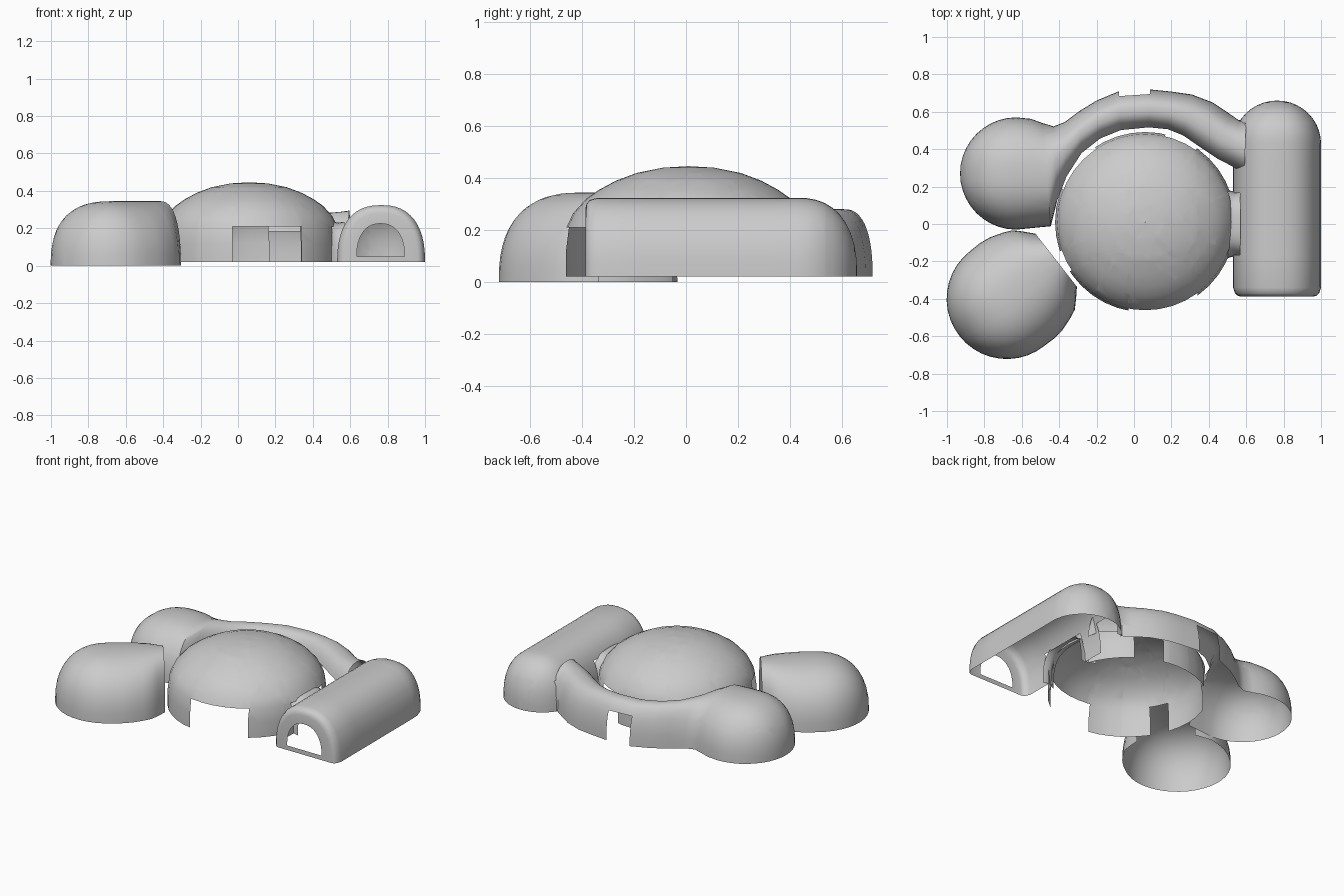
import bpy, bmesh
from math import sin, cos, pi, radians
from mathutils import Vector

if "Cube" in bpy.data.objects:
    bpy.data.objects.remove(bpy.data.objects["Cube"])

N = 24  # segments across each arch


def finish(bm, name):
    bmesh.ops.remove_doubles(bm, verts=bm.verts, dist=1e-4)
    bmesh.ops.recalc_face_normals(bm, faces=bm.faces)
    if sum(f.normal.z * f.calc_area() for f in bm.faces) < 0:
        bmesh.ops.reverse_faces(bm, faces=bm.faces)
    me = bpy.data.meshes.new(name)
    bm.to_mesh(me)
    bm.free()
    ob = bpy.data.objects.new(name, me)
    bpy.context.collection.objects.link(ob)
    bpy.ops.object.select_all(action='DESELECT')
    ob.select_set(True)
    bpy.context.view_layer.objects.active = ob
    bpy.ops.object.shade_smooth_by_angle(angle=radians(40))
    return ob


def spow(v, e):
    return abs(v) ** e * (1 if v >= 0 else -1)


def arch(o, i, h, z0, p=2.4, end=180):
    """Rounded arch standing on z0 from base point o over to base point i."""
    o, i = Vector(o), Vector(i)
    c, half = (o + i) / 2, (o - i) / 2
    pts = []
    for k in range(N + 1):
        a = radians(end) * k / N
        q = c + half * spow(cos(a), 2 / p)
        pts.append((q.x, q.y, z0 + h * max(sin(a), 0) ** (2 / p)))
    return pts


def skin(bm, rows, closed=False):
    vr = [[bm.verts.new(q) for q in r] for r in rows]
    for a, b in zip(vr, vr[1:]):
        m = len(a)
        for k in range(m if closed else m - 1):
            bm.faces.new((a[k], a[(k + 1) % m], b[(k + 1) % m], b[k]))
    return vr


def cut(bm, centre, angle, lo, hi, w0, w1, top):
    """Remove a box-shaped doorway: lo..hi along angle, w0..w1 across it."""
    d = Vector((cos(angle), sin(angle), 0))
    n = Vector((-d.y, d.x, 0))
    c = Vector((centre[0], centre[1], 0))
    for co, no in ((c + d * lo, d), (c + d * hi, d), (c + n * w0, n),
                   (c + n * w1, n), (Vector((0, 0, top)), Vector((0, 0, 1)))):
        bmesh.ops.bisect_plane(bm, geom=bm.verts[:] + bm.edges[:] + bm.faces[:],
                               dist=1e-5, plane_co=co, plane_no=no)
    dead = []
    for f in bm.faces:
        m = f.calc_center_median()
        if lo < (m - c).dot(d) < hi and w0 < (m - c).dot(n) < w1 and m.z < top:
            dead.append(f)
    bmesh.ops.delete(bm, geom=dead, context='FACES')


def round_end(c, ang, r, rl, h, steps=10):
    """Half-dome stations (o, i, h) leading up to c along direction ang."""
    a, n = Vector((cos(ang), sin(ang))), Vector((-sin(ang), cos(ang)))
    out = []
    for k in range(steps + 1):
        s = cos(k / steps * pi / 2)
        w = r * max(1 - s * s, 1e-6) ** 0.5
        m = Vector(c) - a * rl * s
        out.append((m + n * w, m - n * w, h * max(1 - s ** 2.4, 1e-6) ** (1 / 2.4)))
    return out


# Main dome with its doorways
DC = (0.06, 0.01)
prof = [(.482, .02), (.482, .12), (.471, .21), (.445, .265), (.395, .32), (.345, .355),
        (.28, .39), (.2, .42), (.1, .44), (.001, .446)]
S = 40
bm = bmesh.new()
skin(bm, [[(DC[0] + r * cos(2 * pi * k / S), DC[1] + r * sin(2 * pi * k / S), z)
           for k in range(S)] for r, z in prof], True)
cut(bm, (0, 0), -pi / 2, 0.2, 0.7, -0.03, 0.34, 0.21)
for deg, w in ((0, .165), (66, .092), (141, .14), (206, .06)):
    cut(bm, DC, radians(deg), 0.25, 0.7, -w, w, 0.21)
finish(bm, "main_dome")

# Front left pod: round at the outside, narrowing to an open end by the dome
ang = radians(38)
ax, nn, pc = Vector((cos(ang), sin(ang))), Vector((-sin(ang), cos(ang))), Vector((-.68, -.4))
st = round_end(pc, ang, .322, .322, .345)
for s, w in ((.07, .323), (.13, .315), (.2, .292), (.25, .27), (.29, .23), (.335, .18)):
    st.append((pc + ax * s + nn * w, pc + ax * s - nn * w, .345))
bm = bmesh.new()
skin(bm, [arch(o, i, h, 0) for o, i, h in st])
finish(bm, "front_pod")

# Back left pod running into the curved corridor behind the dome
rows = [arch(o, i, h, .02) for o, i, h in round_end((-.63, .27), 0, .3, .3, .32)]
for o, i, h, e in [((-.55, .562), (-.55, -.022), .32, 180),
                   ((-.49, .54), (-.445, -.012), .315, 180),
                   ((-.43, .522), (-.41, .1), .305, 150),
                   ((-.37, .545), (-.36, .23), .285, 145),
                   ((-.29, .605), (-.28, .36), .27, 145),
                   ((-.2, .66), (-.18, .44), .262, 145),
                   ((-.08, .71), (-.07, .485), .26, 145),
                   ((.08, .72), (.08, .5), .26, 145),
                   ((.2, .708), (.18, .49), .26, 145),
                   ((.31, .692), (.26, .455), .26, 145),
                   ((.42, .65), (.35, .39), .26, 145),
                   ((.51, .59), (.44, .33), .262, 145),
                   ((.56, .555), (.53, .29), .268, 150),
                   ((.6, .56), (.59, .26), .275, 160)]:
    rows.append(arch(o, i, h, .02, 2.4, e))
bm = bmesh.new()
skin(bm, rows)
cut(bm, (0, 0), pi / 2, .6, .8, -.085, .08, .21)
finish(bm, "back_pod_and_corridor")

# Barrel hall: lipped front, rounded back
st = [(y, w, h) for y, w, h in ((-.388, .195, .262), (-.383, .212, .282), (-.37, .225, .296),
                                (-.34, .235, .304), (-.1, .235, .304), (.2, .235, .304))]
rows = [arch((.765 + w, y), (.765 - w, y), h, .02) for y, w, h in st]
rows += [arch(i, o, h, .02) for o, i, h in reversed(round_end((.765, .43), -pi / 2, -.235, .0, .304, 1)[1:])]
for k in range(1, 11):
    s = sin(k / 10 * pi / 2)
    w = .235 * max(1 - s * s, 1e-6) ** .5
    h = .304 * max(1 - s ** 2.4, 1e-6) ** (1 / 2.4)
    rows.append(arch((.765 + w, .43 + .23 * s), (.765 - w, .43 + .23 * s), h, .02))
for k, r in enumerate(rows):
    if r[0][0] < r[-1][0]:
        rows[k] = r[::-1]
bm = bmesh.new()
skin(bm, rows)
cut(bm, (.5, 0), 0, -.1, .2, -.165, .165, .21)
cut(bm, (.5, .42), 0, -.1, .2, -.1, .12, .21)
# Front wall around the arched window
window = arch((.89, -.388), (.635, -.388), .175, .05, 2.3)
skin(bm, [rows[0], window])
bm.faces.new([bm.verts.new(q) for q in (rows[0][0], rows[0][-1], window[-1], window[0])])
finish(bm, "barrel_hall")

# Short link between dome and barrel hall
bm = bmesh.new()
skin(bm, [arch((x, w), (x, -w), h, .02, 3) for x, w, h in
          ((.47, .2, .225), (.51, .18, .215), (.535, .172, .21), (.57, .18, .215))])
finish(bm, "hall_link")
